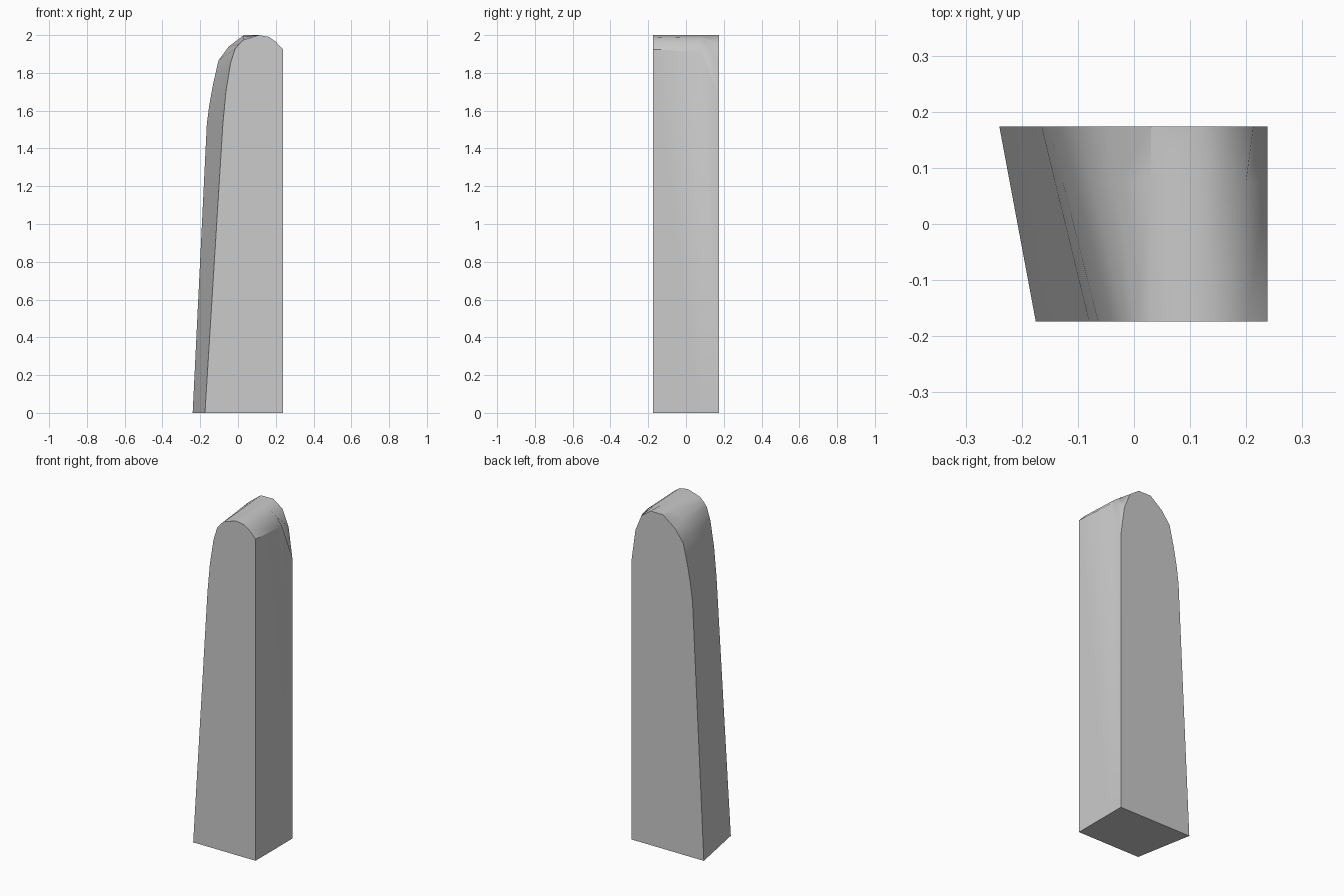
import bpy
import bmesh
from mathutils import Vector

cube = bpy.data.objects.get("Cube")
if cube:
    bpy.data.objects.remove(cube, do_unlink=True)

# Single stone grey
stone = bpy.data.materials.new("light_grey")
stone.use_nodes = True
grey = (0.6, 0.6, 0.6, 1.0)
stone.diffuse_color = grey
stone.node_tree.nodes["Principled BSDF"].inputs["Base Color"].default_value = grey

DEPTH = 0.174
# Rounded outlines (x, z) from the sloping foot over the crown to the upright side
front = [(-0.175, 0), (-0.08, 1.53), (-0.064, 1.7), (-0.04, 1.85), (-0.016, 1.926),
         (0.03, 1.975), (0.11, 2.0), (0.165, 1.99), (0.2, 1.965), (0.238, 1.925), (0.238, 0)]
back = [(-0.24, 0), (-0.165, 1.53), (-0.152, 1.63), (-0.132, 1.74), (-0.103, 1.867),
        (-0.05, 1.938), (0.03, 2.0), (0.113, 2.0), (0.173, 1.957), (0.213, 1.86), (0.238, 1.68)]
back.append((0.238, 0))
front.insert(5, (0.005, 1.952))

# Intermediate outline keeps the upright side tall until close to the back
MID = 0.72
middle = [tuple(Vector(a).lerp(Vector(b), MID)) for a, b in zip(front, back)]
middle[8:11] = [(0.16, 1.983), (0.2, 1.955), (0.238, 1.91)]

bm = bmesh.new()
stations = ((-DEPTH, front), (-DEPTH + 2 * DEPTH * MID, middle), (DEPTH, back))
rings = [[bm.verts.new((x, y, z)) for x, z in outline] for y, outline in stations]

# Front and back caps, then the skin between outlines
bm.faces.new(rings[0])
bm.faces.new(rings[-1])
for near, far in zip(rings, rings[1:]):
    for i in range(len(near)):
        j = (i + 1) % len(near)
        bm.faces.new((near[i], near[j], far[j], far[i]))
bmesh.ops.recalc_face_normals(bm, faces=bm.faces)

mesh = bpy.data.meshes.new("rounded_pillar")
bm.to_mesh(mesh)
bm.free()
mesh.materials.append(stone)
pillar = bpy.data.objects.new("rounded_pillar", mesh)
bpy.context.collection.objects.link(pillar)

# Soft crown, crisp edges
bpy.ops.object.select_all(action='DESELECT')
pillar.select_set(True)
bpy.context.view_layer.objects.active = pillar
bpy.ops.object.shade_smooth_by_angle(angle=0.6)
